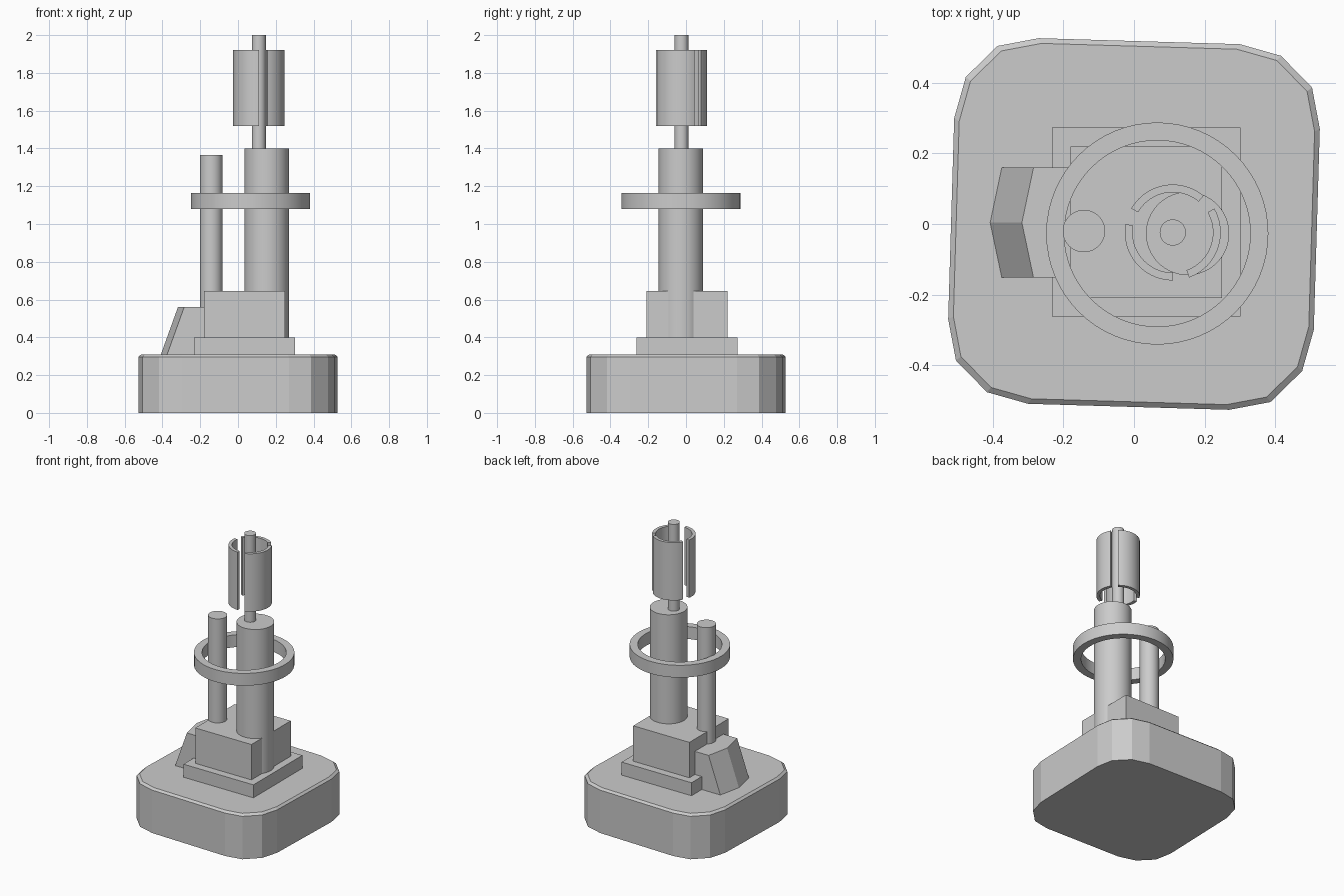
import bpy
from math import sin, cos, radians, tau

if "Cube" in bpy.data.objects:
    bpy.data.objects.remove(bpy.data.objects["Cube"])


def loft(name, layers, smooth=False):
    """Closed solid through matching outlines, each given as (points, z)."""
    n = len(layers[0][0])
    verts = [(x, y, z) for pts, z in layers for x, y in pts]
    faces = [list(range(n))[::-1], [len(verts) - n + i for i in range(n)]]
    for k in range(len(layers) - 1):
        for i in range(n):
            j = (i + 1) % n
            faces.append((k * n + i, k * n + j, k * n + n + j, k * n + n + i))
    return add_mesh(name, verts, faces, smooth)


def add_mesh(name, verts, faces, smooth):
    me = bpy.data.meshes.new(name)
    me.from_pydata(verts, [], faces)
    me.update()
    ob = bpy.data.objects.new(name, me)
    bpy.context.collection.objects.link(ob)
    if smooth:
        me.polygons.foreach_set("use_smooth", [True] * len(me.polygons))
        me.set_sharp_from_angle(angle=radians(30))
    return ob


def circle(x, y, r, n=64):
    return [(x + r * cos(tau * i / n), y + r * sin(tau * i / n)) for i in range(n)]


def cylinder(name, x, y, r, z0, z1):
    c = circle(x, y, r)
    return loft(name, [(c, z0), (c, z1)], True)


def box(name, x0, x1, y0, y1, z0, z1):
    p = [(x0, y0), (x1, y0), (x1, y1), (x0, y1)]
    return loft(name, [(p, z0), (p, z1)])


def band(name, x, y, ri, ro, z0, z1, a0, a1, n):
    """Curved wall swept from angle a0 to a1; a full turn closes into a ring."""
    closed = a1 - a0 >= 360
    count = n if closed else n + 1
    verts = []
    for i in range(count):
        a = radians(a0 + (a1 - a0) * i / n)
        for r, z in ((ri, z0), (ro, z0), (ro, z1), (ri, z1)):
            verts.append((x + r * cos(a), y + r * sin(a), z))
    faces = []
    for i in range(n):
        p, q = 4 * i, 4 * ((i + 1) % count)
        for k in range(4):
            m = (k + 1) % 4
            faces.append((p + k, q + k, q + m, p + m))
    if not closed:
        e = 4 * n
        faces += [(0, 1, 2, 3), (e + 3, e + 2, e + 1, e)]
    # orient outward: bottom face must point down
    ob = add_mesh(name, verts, faces, True)
    if ob.data.polygons[0].normal.z > 0:
        ob.data.flip_normals()
    return ob


# base: one corner repeated four times, slim chamfer on top
corner = [(-0.527, -0.27), (-0.505, -0.387), (-0.417, -0.477), (-0.30, -0.51)]
outline = []
for _ in range(4):
    outline += corner
    corner = [(-y, x) for x, y in corner]
rim = [(x * 0.972, y * 0.972) for x, y in outline]
loft("base", [(outline, 0), (outline, 0.297), (rim, 0.31)])

# stepped plinth
box("plinth", -0.233, 0.302, -0.263, 0.273, 0.31, 0.40)
box("upper_block", -0.18, 0.25, -0.21, 0.22, 0.40, 0.645)

# pointed sloping buttress on the left
foot = [(-0.375, 0.16), (-0.408, 0.004), (-0.375, -0.152), (-0.17, -0.152), (-0.17, 0.16)]
head = [(x + 0.09 if x < -0.3 else x, y) for x, y in foot]
loft("buttress", [(foot, 0.31), (head, 0.56)])

# columns and spindle
cylinder("main_column", 0.152, -0.027, 0.118, 0.40, 1.40)
cylinder("side_post", -0.142, -0.02, 0.06, 0.40, 1.365)
cylinder("spindle", 0.11, -0.024, 0.037, 1.40, 2.0)

# hoop and the three curved blades
band("hoop", 0.066, -0.027, 0.264, 0.315, 1.08, 1.165, 0, 360, 64)
for i in range(3):
    a = 50 + 120 * i
    band("curved_blade", 0.11, -0.024, 0.114, 0.136, 1.52, 1.92, a, a + 100, 20)

# consistent outward normals
import bmesh
for ob in bpy.context.collection.objects:
    bm = bmesh.new()
    bm.from_mesh(ob.data)
    bmesh.ops.recalc_face_normals(bm, faces=bm.faces)
    bm.to_mesh(ob.data)
    bm.free()
